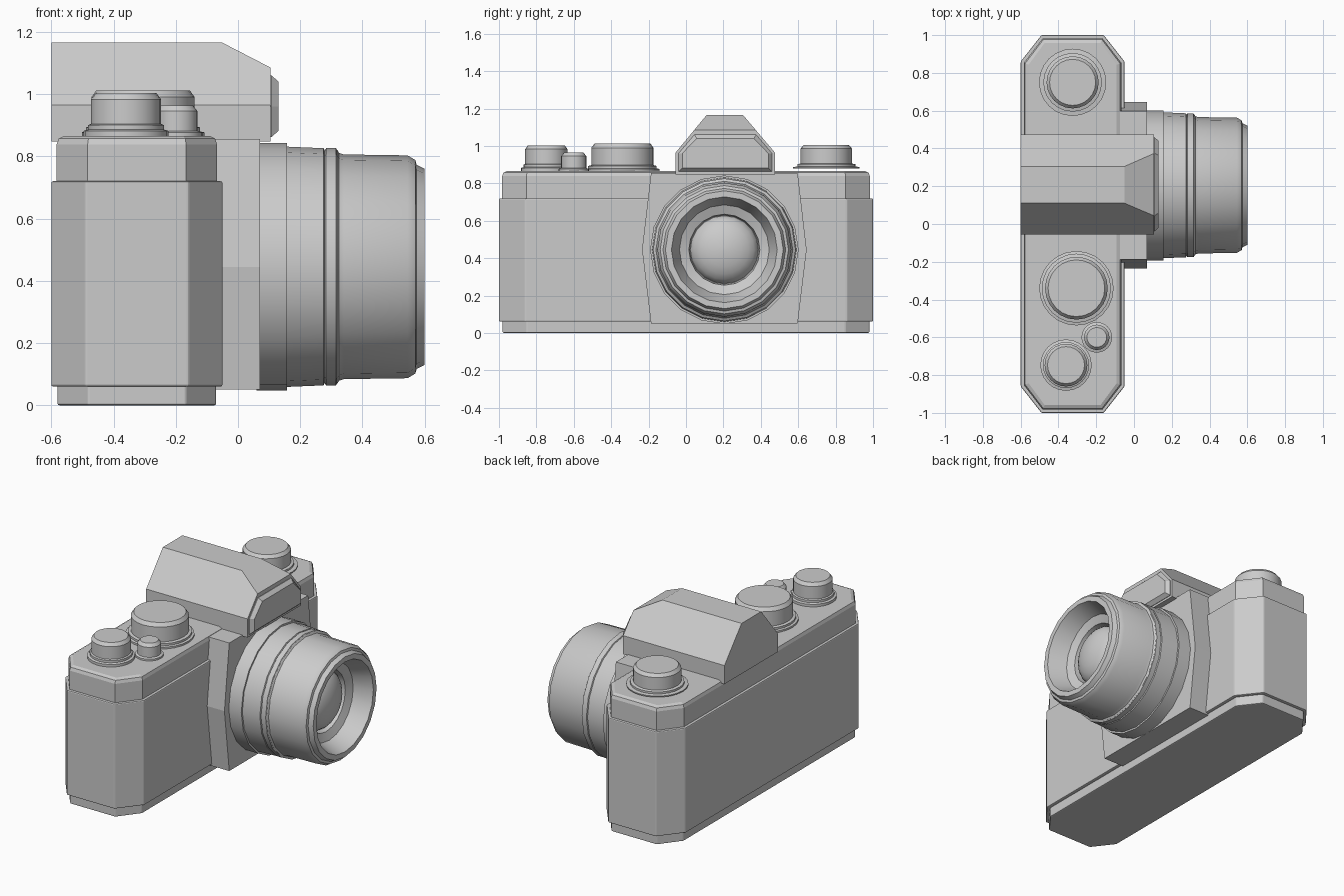
import bpy, bmesh, math

if "Cube" in bpy.data.objects:
    bpy.data.objects.remove(bpy.data.objects["Cube"])

SIDES = 20
LENS_Y, LENS_Z = 0.205, 0.445


def loft(name, rings, bevel=0.0, smooth=None):
    """Skin a list of equal-length point rings and cap both ends."""
    bm = bmesh.new()
    vs = [[bm.verts.new(p) for p in ring] for ring in rings]
    n = len(vs[0])
    for a, b in zip(vs, vs[1:]):
        for i in range(n):
            j = (i + 1) % n
            bm.faces.new((a[i], a[j], b[j], b[i]))
    bm.faces.new(vs[0][::-1])
    bm.faces.new(vs[-1])
    bmesh.ops.recalc_face_normals(bm, faces=bm.faces)
    me = bpy.data.meshes.new(name)
    bm.to_mesh(me)
    bm.free()
    ob = bpy.data.objects.new(name, me)
    bpy.context.collection.objects.link(ob)
    if bevel:
        m = ob.modifiers.new("soft_edges", "BEVEL")
        m.width, m.segments = bevel, 2
        m.limit_method, m.angle_limit = "ANGLE", math.radians(25)
    if smooth:
        bpy.ops.object.select_all(action="DESELECT")
        ob.select_set(True)
        bpy.context.view_layer.objects.active = ob
        bpy.ops.object.shade_smooth_by_angle(angle=math.radians(smooth))
    return ob


def circle(r, n):
    return [(r * math.cos(math.tau * i / n), r * math.sin(math.tau * i / n)) for i in range(n)]


def octagon(d, z):
    """Camera footprint with chamfered corners, inset by d."""
    x, y, cx, cy = 0.275 - d, 1.0 - d, 0.165 - d * 0.4, 0.86 - d * 0.4
    pts = [(x, -cy), (x, cy), (cx, y), (-cx, y), (-x, cy), (-x, -cy), (-cx, -y), (cx, -y)]
    return [(px - 0.325, py, z) for px, py in pts]


def lens_part(name, profile):
    """Revolve (x, radius) pairs about the lens axis."""
    return loft(name, [[(x, LENS_Y + a, LENS_Z + b) for a, b in circle(r, SIDES)]
                       for x, r in profile], smooth=30)


def knob(name, x, y, profile):
    """Revolve (radius, z) pairs about a vertical axis."""
    return loft(name, [[(x + a, y + b, z) for a, b in circle(r, SIDES + 4)]
                       for r, z in profile], smooth=30)


# Body: base plate, leather-covered middle and top cover
loft("base_plate", [octagon(0.02, 0), octagon(0.02, 0.07)], bevel=0.006)
loft("body", [octagon(0, 0.06), octagon(0, 0.72)], bevel=0.006)
loft("top_cover", [octagon(0.017, 0.71), octagon(0.017, 0.838),
                   octagon(0.024, 0.857), octagon(0.042, 0.866)])

# Prism housing with sloping front
def prism_ring(x, top):
    t = (top - 0.965) / 0.2
    lo, hi = -0.055 + 0.165 * t, 0.475 - 0.17 * t
    return [(x, -0.055, 0.848), (x, -0.055, 0.965), (x, lo, top),
            (x, hi, top), (x, 0.475, 0.965), (x, 0.475, 0.848)]

loft("prism_housing", [prism_ring(-0.6, 1.165), prism_ring(-0.05, 1.165),
                       prism_ring(0.105, 1.085)])

# Raised name plate on the prism front
def plate_ring(x, d):
    return [(x, -0.04 + d, 0.862 + d), (x, -0.04 + d, 0.96), (x, 0.045 + d * 0.6, 1.06 - d),
            (x, 0.375 - d * 0.6, 1.06 - d), (x, 0.46 - d, 0.96), (x, 0.46 - d, 0.862 + d)]

loft("prism_front_plate", [plate_ring(0.1, 0), plate_ring(0.108, 0), plate_ring(0.13, 0.02)])

# Hexagonal lens mount block
mount = [(-0.187, 0.05), (-0.235, 0.445), (-0.187, 0.855),
         (0.597, 0.855), (0.645, 0.445), (0.597, 0.05)]
loft("lens_mount", [[(x, y, z) for y, z in mount] for x in (-0.08, 0.07)])

# Lens barrel: stepped outside, then conical recess inside
lens_part("lens_barrel", [
    (0.06, 0.397), (0.157, 0.397), (0.157, 0.386), (0.275, 0.381), (0.28, 0.37),
    (0.285, 0.377), (0.318, 0.377), (0.325, 0.366), (0.34, 0.361), (0.545, 0.358),
    (0.57, 0.343), (0.574, 0.328), (0.6, 0.315), (0.6, 0.283), (0.49, 0.24),
    (0.47, 0.19), (0.43, 0.183)])
lens_part("focus_ring", [(0.278, 0.372), (0.283, 0.381), (0.315, 0.381), (0.32, 0.372)])
dome = [(0.42 + 0.1 * math.sin(a), 0.184 * math.cos(a))
        for a in (math.radians(d) for d in (0, 15, 30, 45, 60, 75, 87))]
lens_part("front_glass", dome)

# Top controls
knob("rewind_knob", -0.325, 0.75, [
    (0.178, 0.880), (0.178, 0.887), (0.155, 0.89), (0.155, 0.902), (0.138, 0.906),
    (0.138, 0.985), (0.122, 1.004)])
knob("shutter_dial", -0.305, -0.34, [
    (0.197, 0.86), (0.197, 0.877), (0.183, 0.88), (0.183, 0.893), (0.166, 0.897),
    (0.166, 0.99), (0.150, 1.012)])
knob("film_advance_knob", -0.36, -0.747, [
    (0.136, 0.86), (0.136, 0.882), (0.122, 0.886), (0.122, 0.9), (0.113, 0.904),
    (0.113, 0.983), (0.098, 1.003)])
knob("shutter_button", -0.197, -0.6, [
    (0.081, 0.86), (0.081, 0.877), (0.067, 0.882), (0.067, 0.945), (0.052, 0.964)])
